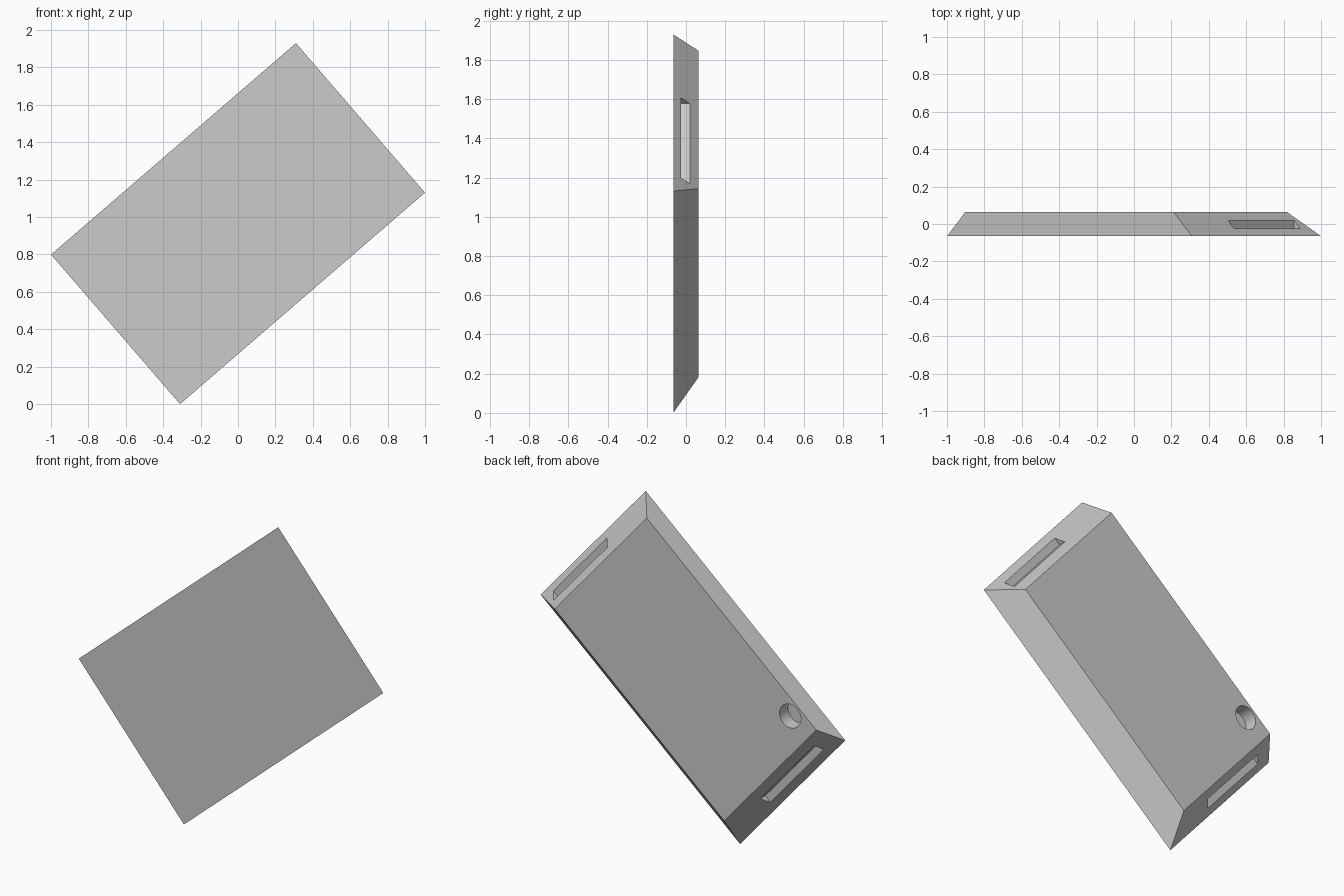
import bpy, bmesh, math
from mathutils import Matrix, Vector

cube = bpy.data.objects.get("Cube")
if cube:
    bpy.data.objects.remove(cube, do_unlink=True)

L, H, T = 0.865, 0.528, 0.065      # half length, half width, half thickness
BEVEL = 2 * T                      # 45 degree chamfer depth
PLACE = Matrix.Translation((0, 0, 0.965)) @ Matrix.Rotation(math.radians(-40.8), 4, 'Y')

grey = bpy.data.materials.new("plain grey")
grey.use_nodes = True
colour = (0.6, 0.6, 0.6, 1)
grey.diffuse_color = colour
grey.node_tree.nodes["Principled BSDF"].inputs["Base Color"].default_value = colour


def make(name, bm):
    bmesh.ops.recalc_face_normals(bm, faces=bm.faces)
    mesh = bpy.data.meshes.new(name)
    bm.to_mesh(mesh)
    bm.free()
    mesh.materials.append(grey)
    ob = bpy.data.objects.new(name, mesh)
    ob.matrix_world = PLACE
    bpy.context.collection.objects.link(ob)
    return ob


def box(name, lo, hi):
    lo, hi = Vector(lo), Vector(hi)
    bm = bmesh.new()
    bmesh.ops.create_cube(bm, size=1)
    for v in bm.verts:
        v.co = (lo + hi) / 2 + v.co * (hi - lo)
    return make(name, bm)


# Panel: both ends and the lower long edge chamfered towards the back
panel = box("panel", (-L, -T, -H), (L, T, H))
for v in panel.data.vertices:
    if v.co.y > 0:
        v.co.x -= math.copysign(BEVEL, v.co.x)
        if v.co.z < 0:
            v.co.z += BEVEL

# Grip notches cut into the two sloping ends
cutters = [
    box("right_notch_cutter", (0.78, -0.025, -0.405), (1, 0.1, 0.135)),
    box("left_notch_cutter", (-1, -0.025, -0.135), (-0.78, 0.1, 0.405)),
]

# Round blind hole in the back
bm = bmesh.new()
bmesh.ops.create_cone(bm, cap_ends=True, segments=48, radius1=0.07, radius2=0.07, depth=0.2,
                      matrix=Matrix.Translation((-0.581, T + 0.02, 0.444))
                      @ Matrix.Rotation(math.pi / 2, 4, 'X'))
cutters.append(make("hole_cutter", bm))

bpy.context.view_layer.objects.active = panel
panel.select_set(True)
for c in cutters:
    mod = panel.modifiers.new(c.name, 'BOOLEAN')
    mod.operation, mod.solver, mod.object = 'DIFFERENCE', 'EXACT', c
    c.hide_render = True
    bpy.ops.object.modifier_apply(modifier=mod.name)
    bpy.data.objects.remove(c, do_unlink=True)

bpy.ops.object.shade_smooth_by_angle(angle=math.radians(30))
